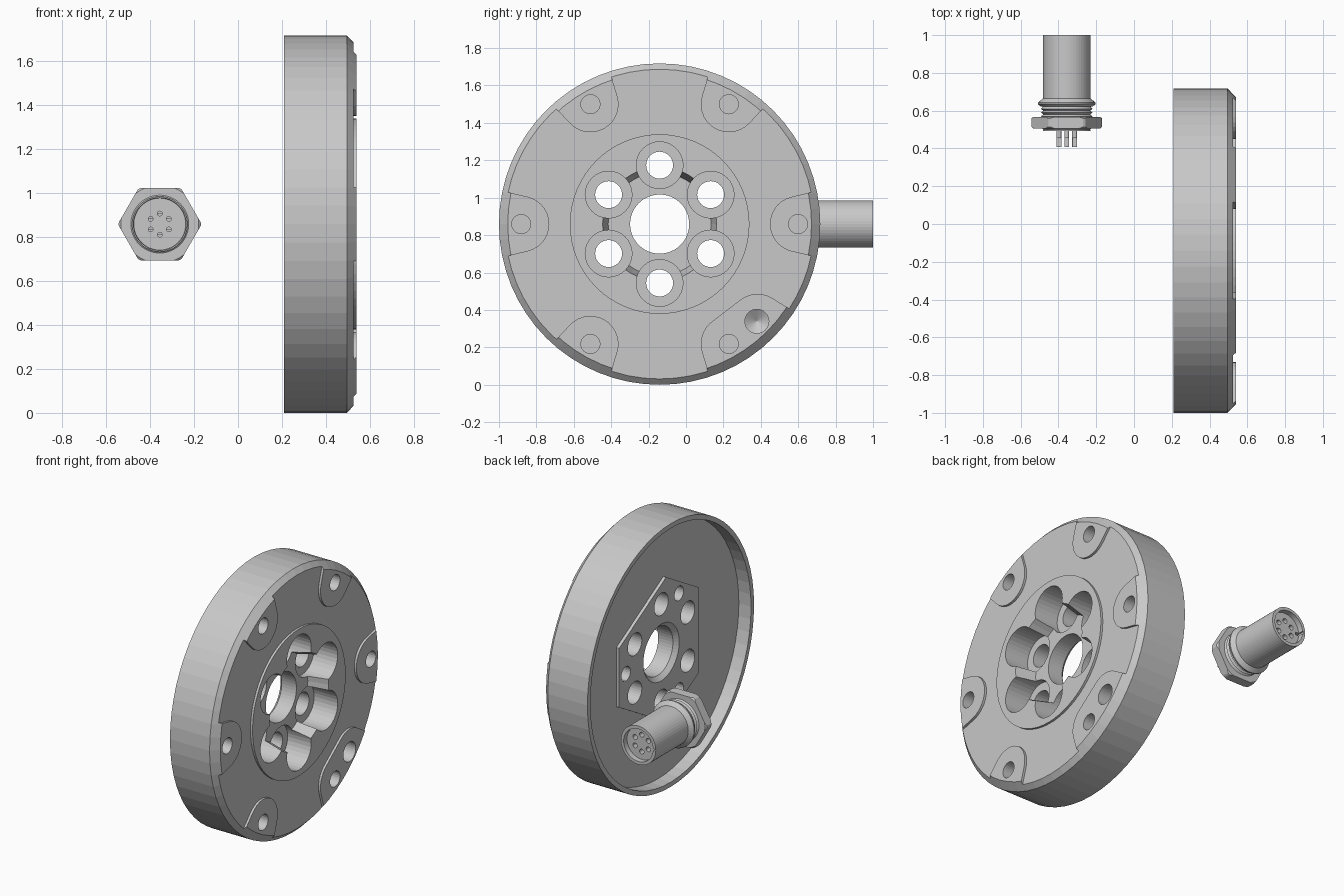
import bpy, bmesh
from math import sin, cos, tan, pi, radians

if "Cube" in bpy.data.objects:
    bpy.data.objects.remove(bpy.data.objects["Cube"])

grey = bpy.data.materials.new("plain_grey")
grey.use_nodes = True
COLOR = (0.58, 0.58, 0.58, 1)
grey.diffuse_color = COLOR
grey.node_tree.nodes["Principled BSDF"].inputs["Base Color"].default_value = COLOR

DISC = (-0.141, 0.859)      # disc centre in y, z
PLUG = (-0.356, 0.859)      # connector centre in x, z


def finish(name, bm):
    bmesh.ops.recalc_face_normals(bm, faces=bm.faces)
    mesh = bpy.data.meshes.new(name)
    bm.to_mesh(mesh)
    bm.free()
    mesh.materials.append(grey)
    ob = bpy.data.objects.new(name, mesh)
    bpy.context.collection.objects.link(ob)
    return ob


def place(axis, t, a, b):
    """Point at distance t along the axis, with a, b across it."""
    if axis == "x":
        return (t, DISC[0] + a, DISC[1] + b)
    return (PLUG[0] + a, t, PLUG[1] + b)


def loft(name, axis, rings, closed=False):
    """Join rings of (t, a, b) points with quads and cap the ends."""
    bm = bmesh.new()
    rows = [[bm.verts.new(place(axis, *p)) for p in ring] for ring in rings]
    n = len(rows[0])
    pairs = list(zip(rows, rows[1:]))
    if closed:
        pairs.append((rows[-1], rows[0]))
    else:
        bm.faces.new(rows[0])
        bm.faces.new(rows[-1])
    for p, q in pairs:
        for i in range(n):
            j = (i + 1) % n
            bm.faces.new((p[i], p[j], q[j], q[i]))
    return finish(name, bm)


def revolve(name, axis, profile, segs=32, at=(0, 0), closed=False):
    """Turn a profile of (radius, t) around the axis."""
    turn = [2 * pi * i / segs for i in range(segs)]
    rings = [[(t, at[0] + r * cos(w), at[1] + r * sin(w)) for w in turn] for r, t in profile]
    return loft(name, axis, rings, closed)


def prism(name, axis, outline, t0, t1):
    return loft(name, axis, [[(t, a, b) for a, b in outline] for t in (t0, t1)])


def polar(r, deg):
    return r * cos(radians(deg)), r * sin(radians(deg))


def boolean(ob, tool, mode="DIFFERENCE"):
    mod = ob.modifiers.new("cut", "BOOLEAN")
    mod.operation, mod.object, mod.solver = mode, tool, "EXACT"
    bpy.context.view_layer.objects.active = ob
    bpy.ops.object.modifier_apply(modifier=mod.name)
    bpy.data.objects.remove(tool)


def bore(ob, axis, at, profile, segs=32):
    boolean(ob, revolve("bore", axis, profile, segs, at))


def turned(outline, deg):
    c, s = cos(radians(deg)), sin(radians(deg))
    return [(u * c - v * s, u * s + v * c) for u, v in outline]


# Flange disc with chamfered front edge
FACE, LOW, BACK, FLOOR, PLATE = 0.54, 0.525, 0.209, 0.297, 0.277
disc = revolve("flange_disc", "x", [(0.859, BACK), (0.859, 0.495), (0.812, FACE)], 64)

# Lowered front band, leaving raised pads and a raised centre
flare = 13
pad = [(0.74 + 0.15 * cos(radians(w)), 0.15 * sin(radians(w)))
       for w in [90 + flare + (180 - 2 * flare) * i / 14 for i in range(15)]]
tip = pad[0][1] + (1.05 - pad[0][0]) * tan(radians(flare))
pad += [(1.05, -tip), (1.05, tip)]
bridge = [(0.584, 0.097), (0.584, -0.097), (1.05, -0.2), (1.05, 0.2)]
relief = revolve("relief", "x", [(0.48, LOW), (1.0, LOW), (1.0, 0.6), (0.48, 0.6)], 64, closed=True)
for deg in range(0, 360, 60):
    boolean(relief, prism("pad", "x", turned(pad, deg), 0.5, 0.7))
boolean(relief, prism("pad", "x", turned(pad, -45), 0.49, 0.71))
boolean(relief, prism("pad", "x", turned(bridge, -52.5), 0.48, 0.72))
boolean(disc, relief)

# Hollow back with a raised three-lobed plate
hollow = revolve("hollow", "x", [(0.828, 0.1), (0.828, FLOOR)], 64)
plate = [polar(0.475, k + d) for k in (0, 120, 240) for d in (-24, 24)]
boolean(hollow, prism("plate", "x", plate, PLATE, 0.6))
boolean(disc, hollow)

# Centre recess and centre hole, countersunk at the back
bore(disc, "x", (0, 0), [(0.275, 0.41), (0.307, 0.55)], 48)
bore(disc, "x", (0, 0), [(0.195, 0.267), (0.158, 0.304), (0.158, 0.7)], 48)

# Ring of counterbored holes, and blind holes in the pads
for k in range(6):
    bore(disc, "x", polar(0.315, 30 + 60 * k), [(0.072, 0.1), (0.072, 0.37), (0.125, 0.37), (0.125, 0.7)])
    bore(disc, "x", polar(0.74, 60 * k), [(0.051, 0.42), (0.051, 0.7)], 24)

# Dowel hole on the front, dowel holes on the back plate
bore(disc, "x", polar(0.735, -45), [(0.002, 0.4), (0.064, 0.44), (0.064, 0.7)])
for k in range(3):
    bore(disc, "x", polar(0.365, 120 * k), [(0.047, 0.1), (0.047, 0.36)], 24)

# Connector body: rear lip, thread, collar, sleeve
thread = []
for i in range(6):
    y = 0.5 + 0.02 * i
    thread += [(0.124, y), (0.137, y + 0.01)]
body = revolve("connector_body", "y",
               [(0.118, 0.515), (0.12, 0.493), (0.126, 0.493)] + thread +
               [(0.126, 0.622), (0.138, 0.622), (0.152, 0.634), (0.152, 0.642),
                (0.132, 0.66), (0.126, 0.665), (0.126, 1.0)], 48)

# Socket end: recess, contact holes and key slot
bore(body, "y", (0, 0), [(0.106, 0.965), (0.106, 1.1)], 48)
for k in range(6):
    bore(body, "y", polar(0.055, 30 + 60 * k), [(0.016, 0.9), (0.016, 1.1)], 16)
slot = [(-0.115, -0.009), (-0.08, -0.009), (-0.08, 0.009), (-0.115, 0.009)]
boolean(body, prism("slot", "y", slot, 0.88, 1.1))

# Hex nut with rounded-off corners
nut = prism("hex_nut", "y", [polar(0.191, 60 * k) for k in range(6)], 0.506, 0.567)
boolean(nut, revolve("corner_trim", "y",
                     [(0.17, 0.5), (0.187, 0.514), (0.187, 0.559), (0.17, 0.573)], 48), "INTERSECT")
bore(nut, "y", (0, 0), [(0.128, 0.4), (0.128, 0.7)], 48)

# Solder pins with half-open cups at the tips
for k in range(6):
    x, z = polar(0.048, 30 + 60 * k)
    pin = revolve("solder_pin_%d" % (k + 1), "y", [(0.013, 0.407), (0.013, 0.53)], 12, (x, z))
    side = [(x - 0.02, z + 0.002), (x + 0.02, z + 0.002), (x + 0.02, z + 0.02), (x - 0.02, z + 0.02)]
    boolean(pin, prism("cup", "y", side, 0.39, 0.455))
